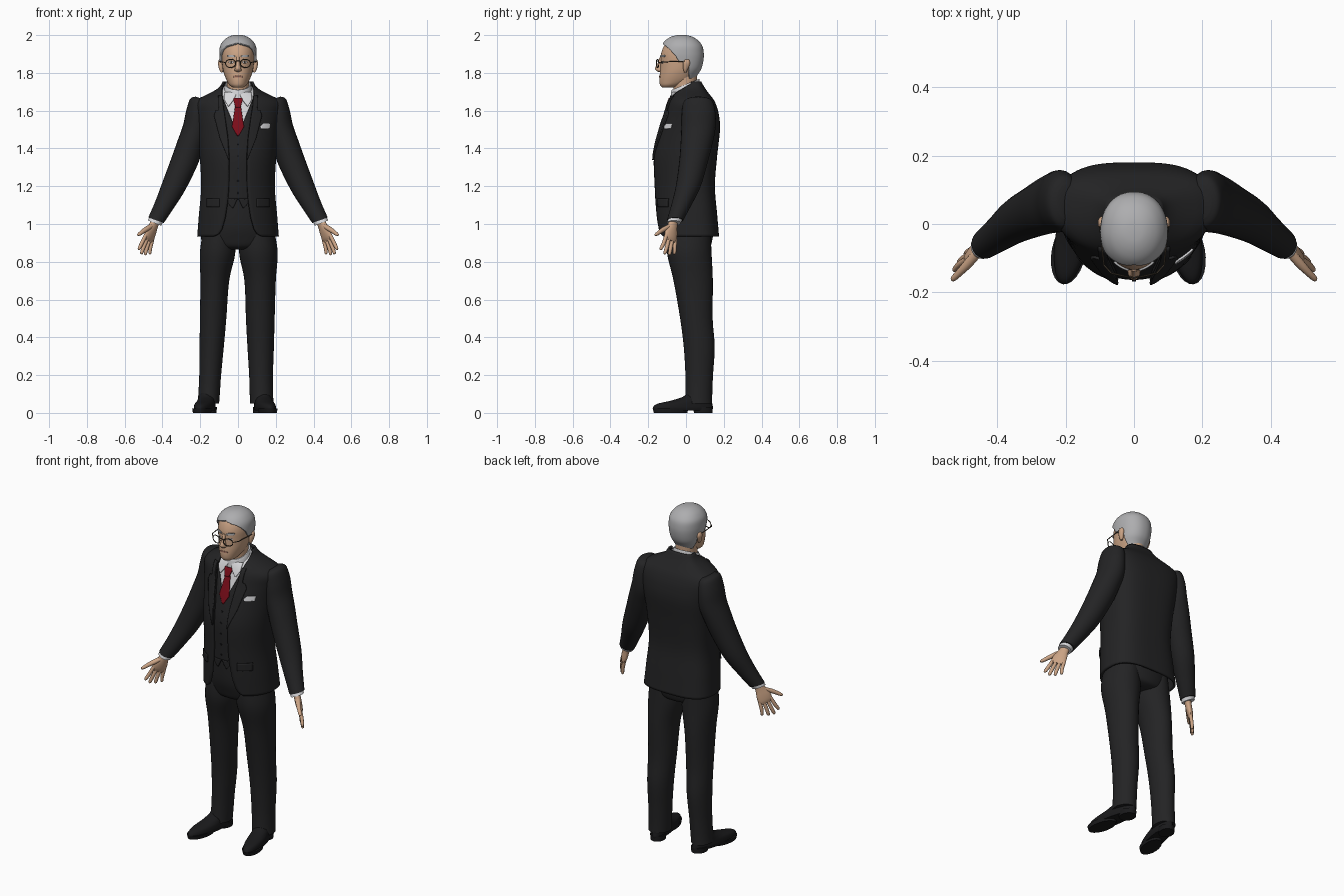
import bpy, bmesh, math
from mathutils import Matrix, Vector

if "Cube" in bpy.data.objects:
    bpy.data.objects.remove(bpy.data.objects["Cube"])


def material(name, r, g, b):
    m = bpy.data.materials.new(name)
    m.diffuse_color = (r, g, b, 1)
    m.use_nodes = True
    m.node_tree.nodes["Principled BSDF"].inputs["Base Color"].default_value = m.diffuse_color
    return m


SUIT = material("charcoal_cloth", 0.017, 0.017, 0.018)
SHOE = material("black_leather", 0.010, 0.010, 0.011)
SKIN = material("skin", 0.60, 0.37, 0.235)
HAIR = material("grey_hair", 0.42, 0.42, 0.43)
SHIRT = material("white_cotton", 0.68, 0.68, 0.70)
TIE = material("dark_red_silk", 0.20, 0.004, 0.010)
FRAME = material("dark_metal", 0.06, 0.045, 0.03)
LIP = material("lips", 0.36, 0.17, 0.12)


def smooth(rows, steps=5):
    """Catmull-Rom interpolation of table rows."""
    out = []
    for i in range(len(rows) - 1):
        p = [rows[max(0, min(len(rows) - 1, i + k))] for k in (-1, 0, 1, 2)]
        for s in range(steps):
            t = s / steps
            out.append([b + 0.5 * t * (c - a + t * (2*a - 5*b + 4*c - d + t * (3*(b - c) + d - a)))
                        for a, b, c, d in zip(*p)])
    return out + [list(rows[-1])]


def lookup(rows, z):
    """Linear value of a table at a height."""
    if z <= rows[0][0]:
        return rows[0][1:]
    for a, b in zip(rows, rows[1:]):
        if z <= b[0]:
            f = (z - a[0]) / max(1e-9, b[0] - a[0])
            return [p + f * (q - p) for p, q in zip(a[1:], b[1:])]
    return rows[-1][1:]


def finish(bm, name, mat, thick=0, closed=True):
    if closed:
        bmesh.ops.recalc_face_normals(bm, faces=bm.faces)
    me = bpy.data.meshes.new(name)
    bm.to_mesh(me)
    bm.free()
    me.materials.append(mat)
    ob = bpy.data.objects.new(name, me)
    bpy.context.collection.objects.link(ob)
    if thick:
        mod = ob.modifiers.new("thickness", "SOLIDIFY")
        mod.thickness, mod.offset = thick, -1
    return ob


def loft(bm, rows, M=Matrix(), segs=24, tilt=0, steps=5):
    """Closed stack of ellipses; a row is z, centre x, centre y, radius x, radius y."""
    rings = []
    for z, cx, cy, rx, ry in smooth(rows, steps):
        ring = []
        for i in range(segs):
            a = 2 * math.pi * i / segs
            x, y = rx * math.cos(a), ry * math.sin(a)
            ring.append(bm.verts.new(M @ Vector((cx + x, cy + y, z + tilt * x))))
        rings.append(ring)
    for a, b in zip(rings, rings[1:]):
        for i in range(segs):
            j = (i + 1) % segs
            bm.faces.new((a[i], a[j], b[j], b[i]))
    bm.faces.new(rings[0])
    bm.faces.new(rings[-1])


def solid(name, rows, mat, M=Matrix(), **kw):
    bm = bmesh.new()
    loft(bm, rows, M, **kw)
    return finish(bm, name, mat)


def grid(bm, pts):
    vs = [[bm.verts.new(p) for p in row] for row in pts]
    for a, b in zip(vs, vs[1:]):
        for i in range(len(a) - 1):
            bm.faces.new((a[i], a[i+1], b[i+1], b[i]))
    return vs


# Body tables: z, half width, front y, back y
TORSO = smooth([(.935, .216, -.157, .175), (1.05, .207, -.166, .165), (1.2, .195, -.172, .153),
                (1.36, .203, -.175, .165), (1.5, .215, -.145, .18), (1.58, .228, -.12, .174),
                (1.63, .235, -.105, .16), (1.66, .215, -.094, .145), (1.69, .155, -.08, .122),
                (1.72, .103, -.06, .10), (1.755, .08, -.04, .08)])
HEAD = smooth([(1.722, .026, -.125, -.06), (1.735, .045, -.137, -.02), (1.76, .06, -.141, .03),
               (1.79, .072, -.139, .052), (1.82, .08, -.136, .07), (1.86, .085, -.134, .08),
               (1.90, .087, -.132, .082), (1.94, .082, -.118, .074), (1.97, .062, -.095, .05),
               (1.988, .036, -.065, .02), (1.996, .012, -.035, -.01)])


def body_point(table, z, t, d, n):
    """Surface point at angle t from the front, pushed out by d."""
    w, yf, yb = lookup(table, z)
    cy = (yf + yb) / 2 + (.02 if table is TORSO else 0)
    s, c = math.sin(t), math.cos(t)
    e = 1 if c > 0 else 2 / n
    x = (w + d) * math.copysign(abs(s) ** e, s)
    y = cy - ((cy - yf + d) * c if c > 0 else -(yb - cy + d) * abs(c) ** e)
    return x, y


def shell(name, table, z0, z1, gap, d, mat, thick=0, n=3, rows=48, segs=64, lift=0, cap=False):
    """Wrap round a body table, open at the front by angle gap(z)."""
    bm, pts = bmesh.new(), []
    for j in range(rows + 1):
        z = z0 + (z1 - z0) * j / rows
        g = gap(z)
        row = []
        for i in range(segs + 1):
            t = g + (2 * math.pi - 2 * g) * i / segs
            t = t if t <= math.pi else t - 2 * math.pi
            row.append((*body_point(table, z, t, d, n), z + lift))
        pts.append(row)
    vs = grid(bm, pts)
    if cap:
        bm.faces.new(vs[-1][:-1])
    bmesh.ops.remove_doubles(bm, verts=bm.verts, dist=1e-5)
    return finish(bm, name, mat, thick, closed=False)


def patch(name, table, rows, d, mat, sides=(1,), thick=.006):
    """Thin plate laid on the front of a body; a row is z, x from, x to, rising."""
    bm = bmesh.new()
    for s in sides:
        pts = []
        for j in range((len(rows) - 1) * 6 + 1):
            k = min(j // 6, len(rows) - 2)
            f = j / 6 - k
            z, a, b = [p + f * (q - p) for p, q in zip(rows[k], rows[k+1])]
            a, b = (a, b) if s > 0 else (-b, -a)
            w = lookup(table, z)[0]
            row = []
            for i in range(9):
                x = a + (b - a) * i / 8
                t = math.asin(max(-.98, min(.98, x / (w + d))))
                row.append((x, body_point(table, z, t, d, 2)[1], z))
            pts.append(row)
        grid(bm, pts)
    return finish(bm, name, mat, thick, closed=False)


def width_gap(table):
    return lambda z: math.asin(min(.985, lookup(table, z)[0] / lookup(TORSO, z)[0]))


# Shirt, waistcoat and jacket, layered from the inside out
shell("shirt", TORSO, 1.3, 1.745, lambda z: 0, -.022, SHIRT)
shell("waistcoat", TORSO, 1.13, 1.70, width_gap([(1.0, 0), (1.47, 0), (1.70, .10)]), -.013, SUIT, .005)
patch("waistcoat_points", TORSO, [(1.085, .026, .032), (1.135, .001, .075)], -.013, SUIT, (1, -1))
JACKET_GAP = [(.935, .125), (.945, .105), (.97, .088), (1.03, .07), (1.12, .056), (1.2, .05),
              (1.36, .048), (1.47, .056), (1.6, .075), (1.66, .082), (1.71, .088), (1.755, .085)]
shell("jacket", TORSO, .935, 1.755, width_gap(JACKET_GAP), 0, SUIT, .012, rows=64)
patch("lapels", TORSO, [(1.34, .047, .05), (1.45, .054, .095), (1.575, .071, .128), (1.60, .075, .118),
                        (1.605, .076, .102), (1.68, .082, .105)], .008, SUIT, (1, -1), .009)
patch("pocket_flaps", TORSO, [(1.09, .10, .168), (1.135, .10, .168)], .006, SUIT, (1, -1))
patch("pocket_square", TORSO, [(1.505, .122, .170), (1.518, .120, .172), (1.533, .135, .174)], .006, SHIRT)
for k in range(5):
    z = 1.16 + .065 * k
    patch("waistcoat_button", TORSO, [(z, -.003, .003), (z+.004, -.006, .006), (z+.008, -.003, .003)],
          -.008, SHOE)

# Tie and collar
patch("tie_blade", TORSO, [(1.468, -.004, .004), (1.515, -.032, .032), (1.625, -.015, .015)], -.007, TIE)
patch("tie_knot", TORSO, [(1.618, -.013, .013), (1.655, -.024, .024), (1.668, -.022, .022)], 0, TIE, thick=.009)
patch("collar_wings", TORSO, [(1.625, .048, .054), (1.66, .022, .074), (1.70, .004, .072)], -.003, SHIRT, (1, -1))
lean = Matrix.Shear('XY', 4, (0, 0))
lean[2][1] = .4
solid("collar_band", [(1.66, 0, .0, .085, .085), (1.70, 0, -.003, .076, .078), (1.738, 0, -.003, .068, .074),
                      (1.737, 0, -.003, .062, .068)], SHIRT, lean, segs=40)
solid("neck", [(1.66, 0, .0, .058, .062), (1.72, 0, -.005, .058, .062), (1.80, 0, -.005, .06, .065)], SKIN)

# Head and hair
head = shell("head", HEAD, 1.722, 1.996, lambda z: 0, 0, SKIN, n=2.2, cap=True)
HAIRLINE = [(1.765, 2.3), (1.80, 2.05), (1.843, 1.9), (1.858, 1.47), (1.89, 1.3), (1.92, 1.0),
            (1.937, .72), (1.948, .3), (1.956, 0)]
shell("hair", HEAD, 1.765, 1.996, lambda z: lookup(HAIRLINE, z)[0], .012, HAIR, .012,
      n=2.2, rows=60, lift=.004, cap=True)
solid("nose", [(1.885, 0, -.13, .008, .008), (1.85, 0, -.138, .010, .013), (1.825, 0, -.142, .016, .022),
               (1.812, 0, -.139, .018, .018), (1.806, 0, -.137, .008, .010)], SKIN, segs=16)
patch("mouth", HEAD, [(1.776, -.022, .022), (1.781, -.026, .026), (1.785, -.016, .016)], .002, LIP, thick=.004)
patch("eyebrows", HEAD, [(1.884, .018, .054), (1.890, .016, .06), (1.896, .03, .056)], .006, HAIR, (1, -1))
patch("eyes", HEAD, [(1.851, .03, .042), (1.857, .022, .05), (1.863, .03, .042)], .002, SHIRT, (1, -1), .003)
patch("irises", HEAD, [(1.852, .033, .039), (1.857, .031, .041), (1.862, .033, .039)], .003, FRAME, (1, -1), .003)


def wire(name, pts, r, cyclic=False):
    cu = bpy.data.curves.new(name, "CURVE")
    cu.dimensions, cu.bevel_depth, cu.bevel_resolution = "3D", r, 2
    sp = cu.splines.new("POLY")
    sp.points.add(len(pts) - 1)
    for p, q in zip(sp.points, pts):
        p.co = (*q, 1)
    sp.use_cyclic_u = cyclic
    cu.materials.append(FRAME)
    bpy.context.collection.objects.link(bpy.data.objects.new(name, cu))


# Spectacles
wire("spectacle_bridge", [(-.013, -.153, 1.86), (0, -.158, 1.866), (.013, -.153, 1.86)], .0025)
for s in (1, -1):
    ring = [2 * math.pi * k / 24 for k in range(24)]
    wire("spectacle_rim", [(s * .039 + .027 * math.cos(a), -.150 + .006 * s * math.cos(a),
                            1.85 + .022 * math.sin(a)) for a in ring], .0025, True)
    wire("spectacle_temple", [(s*.066, -.144, 1.855), (s*.088, -.12, 1.858), (s*.1, .0, 1.862)], .0025)

# Trouser seat
solid("trouser_seat", [(1.15, 0, 0, .175, .135), (1.0, 0, .01, .19, .14), (.92, 0, .015, .195, .125),
                       (.88, 0, .018, .16, .11), (.865, 0, .02, .10, .08)], SUIT, segs=40)

# Hand frame: fingers run down local -z, thumb side is local +x
up = -Vector((.37, -.16, -.915)).normalized()
side = Vector((.56, -.74, .36))
side = (side - up * side.dot(up)).normalized()
HAND = Matrix.Translation((.438, -.066, 1.01)) @ Matrix((side, up.cross(side), up)).transposed().to_4x4()

for s in (1, -1):
    tag = "left" if s > 0 else "right"
    flip = Matrix.Diagonal((s, 1, 1, 1))
    solid(tag + "_ear", [(1.803, .086, -.004, .005, .006), (1.82, .089, -.002, .011, .013),
                         (1.85, .093, .003, .013, .019), (1.868, .094, .004, .008, .013),
                         (1.872, .094, .004, .003, .006)], SKIN, flip, segs=14)
    # Sleeve, cuff and hand
    solid(tag + "_sleeve", [(1.664, .195, .065, .03, .05), (1.645, .203, .065, .05, .078),
                            (1.58, .214, .067, .06, .09), (1.5, .225, .065, .066, .09),
                            (1.42, .252, .055, .067, .084), (1.33, .284, .04, .067, .076),
                            (1.2, .34, .012, .06, .066), (1.1, .39, -.025, .049, .053),
                            (1.02, .434, -.058, .041, .043)], SUIT, flip, tilt=.35)
    solid(tag + "_cuff", [(1.03, .43, -.055, .036, .038), (1.005, .442, -.065, .035, .037)],
          SHIRT, flip, tilt=.4)
    bm = bmesh.new()
    M = flip @ HAND
    loft(bm, [(.02, 0, 0, .025, .021), (-.02, .002, 0, .029, .019), (-.06, .003, 0, .040, .018),
              (-.09, .001, 0, .041, .015), (-.108, 0, 0, .036, .009)], M, 20)
    for k, length in enumerate((.066, .083, .09, .078)):
        x = -.031 + .021 * k
        fan = (k - 1.5) * .005
        loft(bm, [(-.085, x, 0, .010, .010), (-.1 - length / 2, x + fan, -.002, .0105, .010),
                  (-.092 - length, x + 2*fan, -.006, .009, .008),
                  (-.1 - length, x + 2*fan, -.007, .004, .004)], M, 12, steps=3)
    loft(bm, [(-.02, .012, 0, .014, .014), (-.055, .046, -.004, .018, .014), (-.085, .074, -.006, .015, .011),
              (-.108, .093, -.007, .011, .009), (-.115, .098, -.007, .004, .004)], M, 14, steps=3)
    finish(bm, tag + "_hand", SKIN)

    # Trouser leg; one foot stands a little further out
    out = .033 if s < 0 else 0
    leg = [(.97, .105, .015, .085, .115), (.85, .108, .017, .102, .118), (.7, .117, .038, .083, .104),
           (.5, .118, .055, .076, .086), (.35, .12, .07, .070, .082), (.2, .122, .07, .063, .073),
           (.1, .124, .068, .062, .071), (.05, .126, .066, .062, .073)]
    solid(tag + "_trouser_leg", [(z, cx + out * max(0, 1 - z / .85), cy, rx * (1 - out * 2.5), ry)
                                 for z, cx, cy, rx, ry in leg], SUIT, flip, segs=32)
    # Shoe with a sole and heel, toe turned out
    M = flip @ Matrix.Translation((.126 + out, .07, 0)) @ Matrix.Rotation(math.radians(11), 4, 'Z')
    solid(tag + "_shoe", [(.012, 0, -.088, .046, .158), (.028, 0, -.088, .050, .162),
                          (.048, 0, -.078, .048, .148), (.066, 0, -.04, .045, .108),
                          (.09, 0, -.008, .044, .072), (.13, 0, .0, .042, .058)], SHOE, M, segs=32)
    solid(tag + "_sole", [(0, .002, -.155, .046, .09), (.022, .002, -.155, .05, .096)], SHOE, M, steps=1)
    solid(tag + "_heel", [(0, 0, .022, .041, .05), (.03, 0, .02, .043, .052)], SHOE, M, steps=1)

# Smooth shading that keeps hard rims
bpy.ops.object.select_all(action='DESELECT')
for ob in bpy.context.collection.objects:
    if ob.type == 'MESH':
        ob.select_set(True)
bpy.context.view_layer.objects.active = head
bpy.ops.object.shade_smooth_by_angle(angle=math.radians(40))
